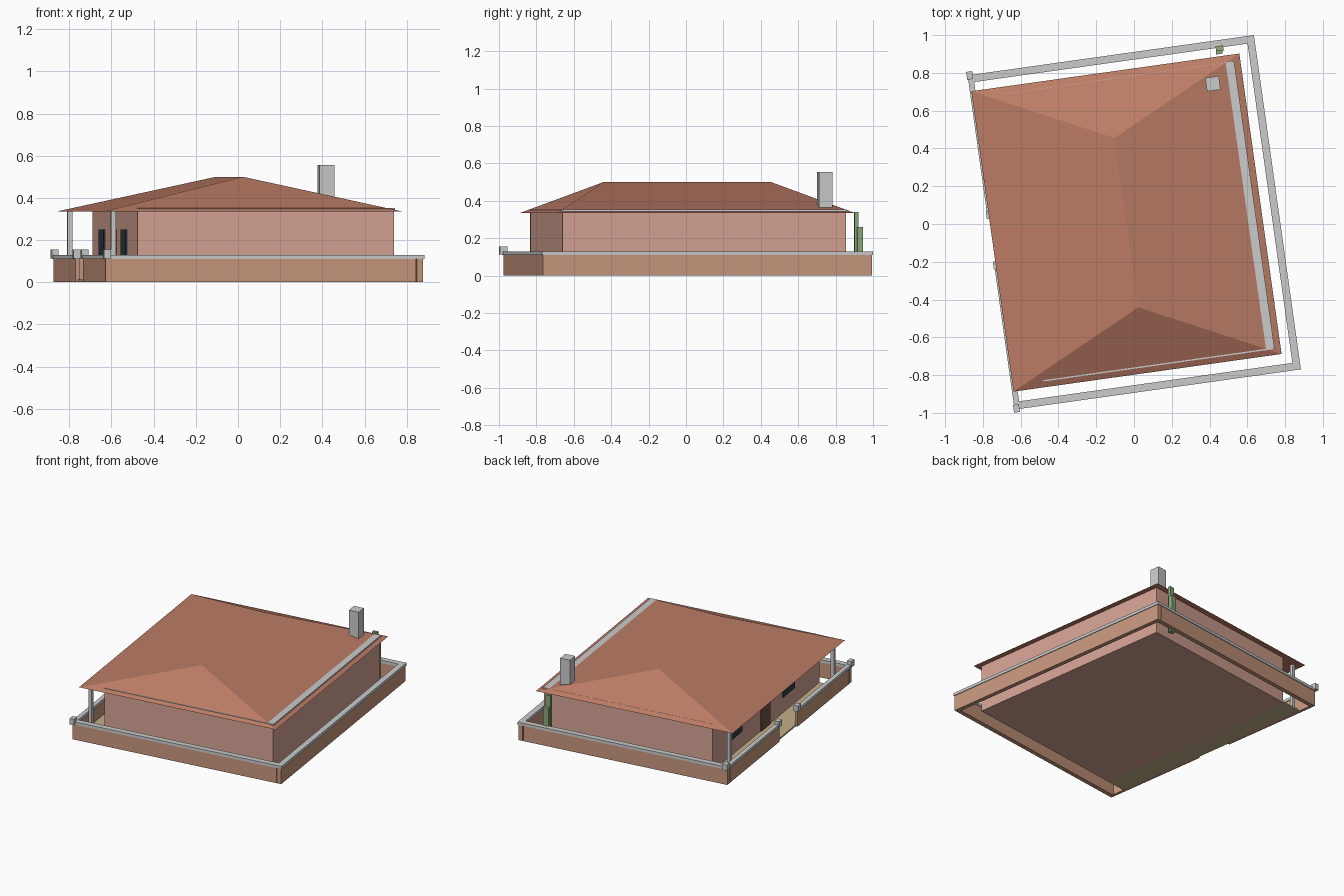
import bpy, math
from mathutils import Matrix

if "Cube" in bpy.data.objects:
    bpy.data.objects.remove(bpy.data.objects["Cube"])

# The whole house is laid out square, then turned about z
TURN = Matrix.Rotation(math.radians(8), 4, 'Z')


def material(name, rgb):
    m = bpy.data.materials.new(name)
    m.diffuse_color = (*rgb, 1)
    m.use_nodes = True
    m.node_tree.nodes["Principled BSDF"].inputs["Base Color"].default_value = m.diffuse_color
    return m


ROOF = material("roof_clay", (0.50, 0.20, 0.13))
PINK = material("pink_plaster", (0.68, 0.37, 0.30))
TAN = material("tan_plaster", (0.58, 0.31, 0.21))
WHITE = material("off_white", (0.70, 0.70, 0.67))
GLASS = material("dark_glass", (0.03, 0.045, 0.055))
WOOD = material("door_wood", (0.16, 0.08, 0.05))
PAVE = material("paving", (0.55, 0.42, 0.25))
GREEN = material("plant_green", (0.27, 0.40, 0.20))


def solid(name, verts, faces, mat):
    mesh = bpy.data.meshes.new(name)
    mesh.from_pydata(verts, [], faces)
    mesh.materials.append(mat)
    ob = bpy.data.objects.new(name, mesh)
    ob.matrix_world = TURN
    bpy.context.collection.objects.link(ob)
    return ob


BOX = [(0, 2, 3, 1), (4, 5, 7, 6), (0, 1, 5, 4), (2, 6, 7, 3), (0, 4, 6, 2), (1, 3, 7, 5)]


def box(name, x, y, z, mat):
    return solid(name, [(a, b, c) for c in z for b in y for a in x], BOX, mat)


def block(name, cx, cy, sx, sy, z, mat):
    return box(name, (cx - sx / 2, cx + sx / 2), (cy - sy / 2, cy + sy / 2), z, mat)


# House body and the pale band on top that pokes through the roof
box("house_walls", (-0.587, 0.641), (-0.756, 0.774), (0, 0.335), PINK)
box("wall_top_band", (-0.59, 0.645), (-0.759, 0.779), (0.336, 0.353), WHITE)

# Hipped roof
x0, x1, y0, y1, e = -0.755, 0.678, -0.79, 0.816, 0.335
solid("hip_roof",
      [(x0, y0, e), (x1, y0, e), (x1, y1, e), (x0, y1, e),
       (-0.039, -0.44, 0.5), (-0.039, 0.465, 0.5)],
      [(0, 1, 4), (1, 2, 5, 4), (2, 3, 5), (3, 0, 4, 5), (3, 2, 1, 0)], ROOF)

# Chimney
block("chimney", 0.517, 0.677, 0.072, 0.072, (0.345, 0.555), WHITE)

# Porch floor and posts on the left side
box("porch_paving", (-0.745, -0.587), (-0.756, 0.774), (0.0, 0.012), PAVE)
for i, y in enumerate((-0.73, 0.755)):
    block(f"porch_post_{i + 1}", -0.70, y, 0.024, 0.024, (0.012, 0.336), WHITE)

# Door and windows facing the porch
block("door", -0.588, 0.025, 0.012, 0.13, (0.012, 0.25), WOOD)
for i, y in enumerate((-0.31, 0.44)):
    block(f"window_{i + 1}", -0.588, y, 0.012, 0.17, (0.125, 0.25), GLASS)

# Garden wall with overhanging cap, leaving a gate gap on the left
L, R, F, B, T = -0.763, 0.768, -0.885, 0.902, 0.04
for side, x, y in (("right", (R - T, R), (F, B)),
                   ("front", (L, R - T), (F, F + T)),
                   ("back", (L, R - T), (B - T, B)),
                   ("left_front", (L, L + T * 0.75), (F + T, -0.11)),
                   ("left_back", (L, L + T * 0.75), (0.15, B - T))):
    g = 0.005
    gy = g if side in ("front", "back", "right") else 0
    gx = -g if side in ("front", "back") else g
    box(f"garden_wall_{side}", (x[0] + g, x[1] + (-gx if gx > 0 else 0)),
        (y[0] + gy, y[1] - gy), (0, 0.11), TAN)
    box(f"garden_wall_cap_{side}", x, y, (0.11, 0.13), WHITE)

# Small blocks on the wall at the corners and gate
for i, y in enumerate((-0.88, -0.115, 0.155, 0.90)):
    block(f"wall_block_{i + 1}", -0.752, y, 0.032, 0.042, (0.113, 0.155), WHITE)

# Plant behind the house: tall stem with a shorter arm
block("plant_stem", 0.573, 0.838, 0.034, 0.020, (0.0, 0.34), GREEN)
block("plant_arm", 0.578, 0.856, 0.040, 0.030, (0.0, 0.26), GREEN)
